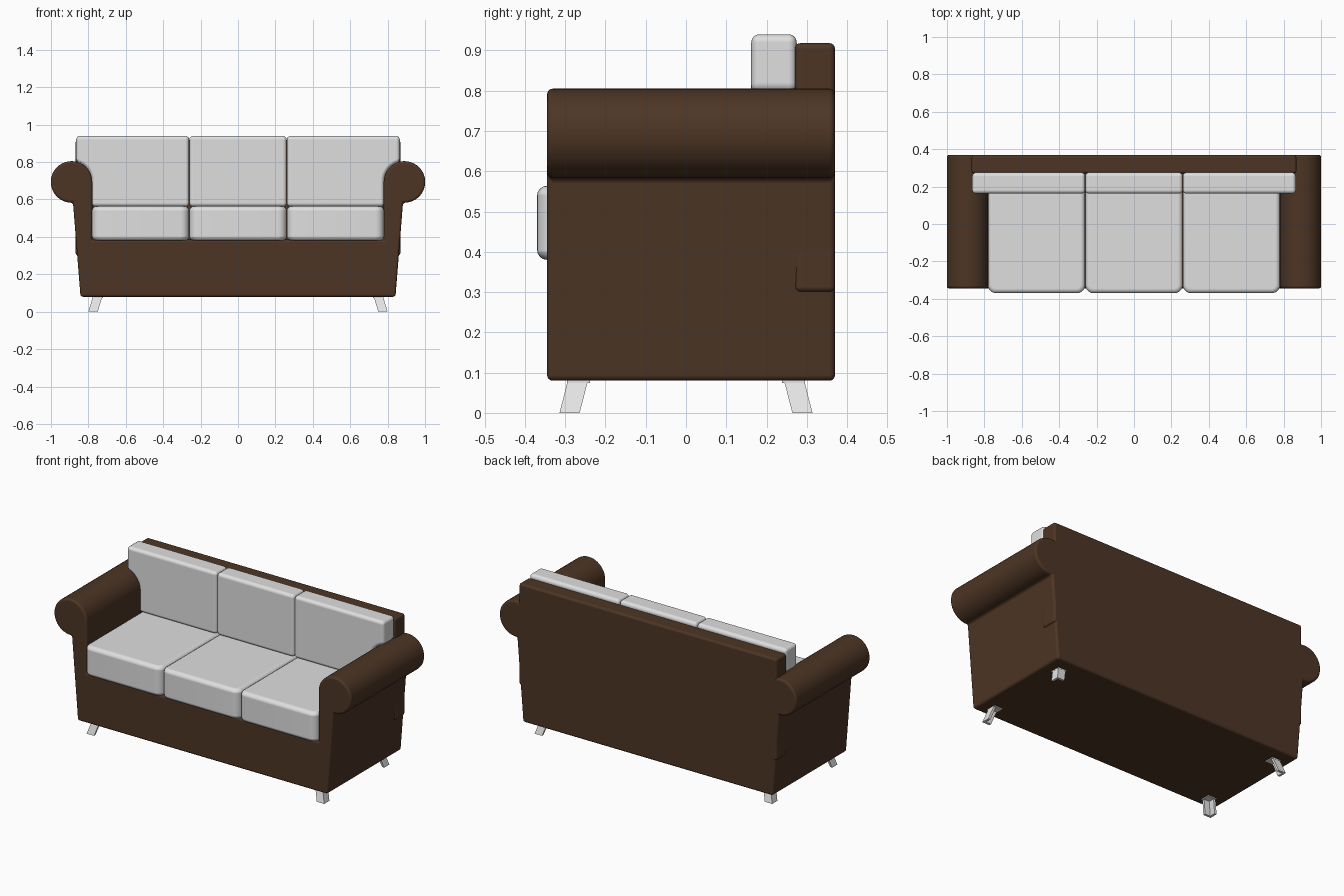
import bpy, bmesh, math

if "Cube" in bpy.data.objects:
    bpy.data.objects.remove(bpy.data.objects["Cube"])


def material(name, col):
    m = bpy.data.materials.new(name)
    m.diffuse_color = (*col, 1)
    m.use_nodes = True
    m.node_tree.nodes["Principled BSDF"].inputs["Base Color"].default_value = m.diffuse_color
    return m


BROWN = material("brown leather", (0.074, 0.036, 0.018))
GREY = material("light grey fabric", (0.74, 0.74, 0.74))
METAL = material("pale leg", (0.8, 0.8, 0.8))


def loft(name, ring_a, ring_b, mat, bevel=0, segs=4):
    """Solid between two matching rings of 3D points, with rounded edges."""
    bm = bmesh.new()
    a = [bm.verts.new(p) for p in ring_a]
    b = [bm.verts.new(p) for p in ring_b]
    n = len(a)
    bm.faces.new(a)
    bm.faces.new(b[::-1])
    for i in range(n):
        j = (i + 1) % n
        bm.faces.new((a[i], b[i], b[j], a[j]))
    bmesh.ops.recalc_face_normals(bm, faces=bm.faces[:])
    me = bpy.data.meshes.new(name)
    bm.to_mesh(me)
    bm.free()
    me.materials.append(mat)
    ob = bpy.data.objects.new(name, me)
    bpy.context.collection.objects.link(ob)
    if bevel:
        for p in me.polygons:
            p.use_smooth = True
        mod = ob.modifiers.new("rounding", 'BEVEL')
        mod.width, mod.segments = bevel, segs
        mod.limit_method, mod.angle_limit = 'ANGLE', math.radians(30)
        mod.use_clamp_overlap = False
        mod.harden_normals = True
    return ob


def front_prism(name, pts, y0, y1, mat, bevel):
    return loft(name, [(x, y0, z) for x, z in pts], [(x, y1, z) for x, z in pts], mat, bevel)


def plan_prism(name, pts, z0, z1, mat, bevel=0):
    return loft(name, [(x, y, z0) for x, y in pts], [(x, y, z1) for x, y in pts], mat, bevel)


def arc(cx, cy, r, a0, a1, n):
    return [(cx + r * math.cos(math.radians(a0 + (a1 - a0) * i / n)),
             cy + r * math.sin(math.radians(a0 + (a1 - a0) * i / n))) for i in range(n + 1)]


# Body: flared sides, rolled arms and seat platform in one front profile
half = [(0.842, 0.08)] + arc(0.89, 0.694, 0.111, -94, 180, 28) + [(0.779, 0.385)]
body = half + [(-x, z) for x, z in reversed(half)]
front_prism("body_with_arms", body, -0.345, 0.37, BROWN, 0.014)

# Back panel
front_prism("back_panel", [(-0.868, 0.3), (0.868, 0.3), (0.868, 0.918), (-0.868, 0.918)],
            0.27, 0.37, BROWN, 0.014)

# Seat cushions with rounded front corners
for i, name in enumerate(("left", "middle", "right")):
    x0 = -0.781 + i * 0.521
    x1 = x0 + 0.52
    r = 0.045
    plan = (arc(x0 + r, -0.37 + r, r, 180, 270, 6) + arc(x1 - r, -0.37 + r, r, 270, 360, 6)
            + [(x1, 0.275), (x0, 0.275)])
    plan_prism(name + "_seat_cushion", plan, 0.38, 0.564, GREY, 0.025)

# Back cushions: the outer two wrap over the rolled arms
front_prism("middle_back_cushion", [(-0.26, 0.562), (0.26, 0.562), (0.26, 0.94), (-0.26, 0.94)],
            0.162, 0.275, GREY, 0.02)
outer = ([(0.261, 0.562), (0.781, 0.562)] + arc(0.89, 0.694, 0.109, 180, 103, 8)
         + [(0.865, 0.94), (0.261, 0.94)])
for s, name in ((-1, "left"), (1, "right")):
    front_prism(name + "_back_cushion", [(s * x, z) for x, z in outer], 0.162, 0.275, GREY, 0.02)

# Splayed angle-section legs, each with a small mounting plate
w, t = 0.05, 0.014
section = [(0, 0), (-w, 0), (-w, -t), (-t, -t), (-t, -w), (0, -w)]
for sx, nx in ((-1, "left"), (1, "right")):
    for sy, ny in ((-1, "front"), (1, "back")):
        top = [(sx * (0.775 + x), sy * (0.293 + y), 0.082) for x, y in section]
        foot = [(sx * (0.80 + x), sy * (0.314 + y), 0) for x, y in section]
        loft(f"{ny}_{nx}_leg", top, foot, METAL)
        plate = [(sx * x, sy * y) for x, y in
                 ((0.722, 0.238), (0.778, 0.238), (0.778, 0.296), (0.722, 0.296))]
        plan_prism(f"{ny}_{nx}_leg_plate", plate, 0.074, 0.083, METAL)
